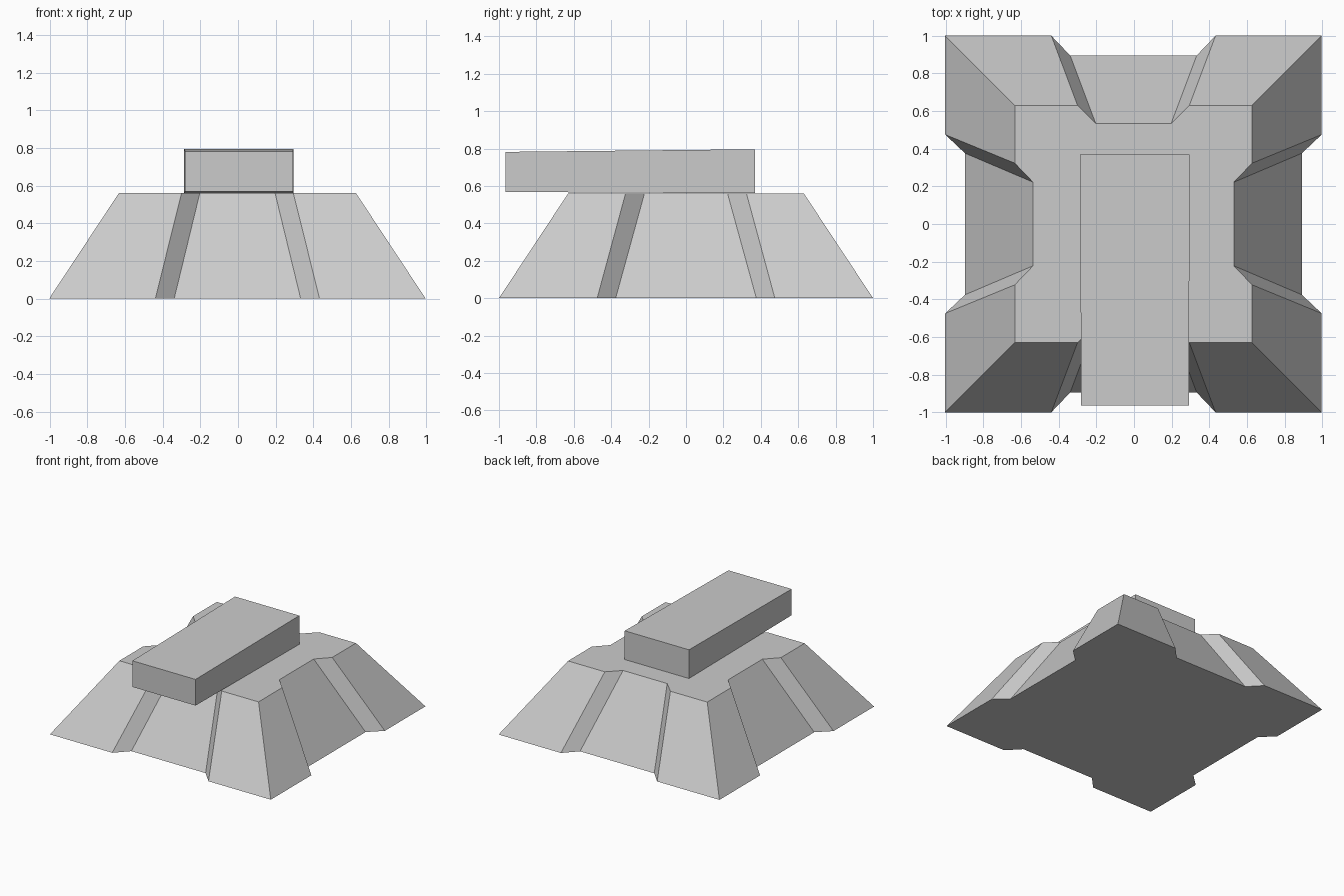
import bpy
import bmesh

default_cube = bpy.data.objects.get("Cube")
if default_cube:
    bpy.data.objects.remove(default_cube, do_unlink=True)

# Single plain grey finish
grey = bpy.data.materials.new("plain grey")
grey.use_nodes = True
colour = (0.6, 0.6, 0.6, 1.0)
grey.diffuse_color = colour
grey.node_tree.nodes["Principled BSDF"].inputs["Base Color"].default_value = colour


def loft(name, lower, upper):
    """Closed solid between two matching rings of points."""
    bm = bmesh.new()
    low = [bm.verts.new(p) for p in lower]
    high = [bm.verts.new(p) for p in upper]
    count = len(low)
    for i in range(count):
        j = (i + 1) % count
        bm.faces.new((low[i], low[j], high[j], high[i]))
    bm.faces.new(low[::-1])
    bm.faces.new(high)
    bmesh.ops.recalc_face_normals(bm, faces=bm.faces)
    mesh = bpy.data.meshes.new(name)
    bm.to_mesh(mesh)
    bm.free()
    mesh.materials.append(grey)
    obj = bpy.data.objects.new(name, mesh)
    bpy.context.collection.objects.link(obj)
    return obj


def notched_ring(z, edge, recess, wide, narrow):
    """Square outline with a bevelled recess in each side.
    wide and narrow are half widths of the recess: (front/back, sides)."""
    ring = []
    for side in range(4):
        w, n = wide[side % 2], narrow[side % 2]
        profile = [(-edge, -edge), (-w, -edge), (-n, -recess),
                   (n, -recess), (w, -edge)]
        for x, y in profile:
            for _ in range(side):
                x, y = -y, x
            ring.append((x, y, z))
    return ring


def rectangle(y, half_width, z_low, z_high, x=0.005):
    return [(x - half_width, y, z_low), (x + half_width, y, z_low),
            (x + half_width, y, z_high), (x - half_width, y, z_high)]


# Sloped base with a recess in the middle of every side
base = loft("sloped_base",
            notched_ring(0.0, 1.0, 0.895, (0.436, 0.475), (0.336, 0.376)),
            notched_ring(0.56, 0.63, 0.533, (0.297, 0.323), (0.2, 0.222)))
base.location.x = -0.003

# Slightly tapered block lying on top and overhanging the front
loft("top_block",
     rectangle(-0.965, 0.286, 0.568, 0.782),
     rectangle(0.37, 0.291, 0.561, 0.796))
